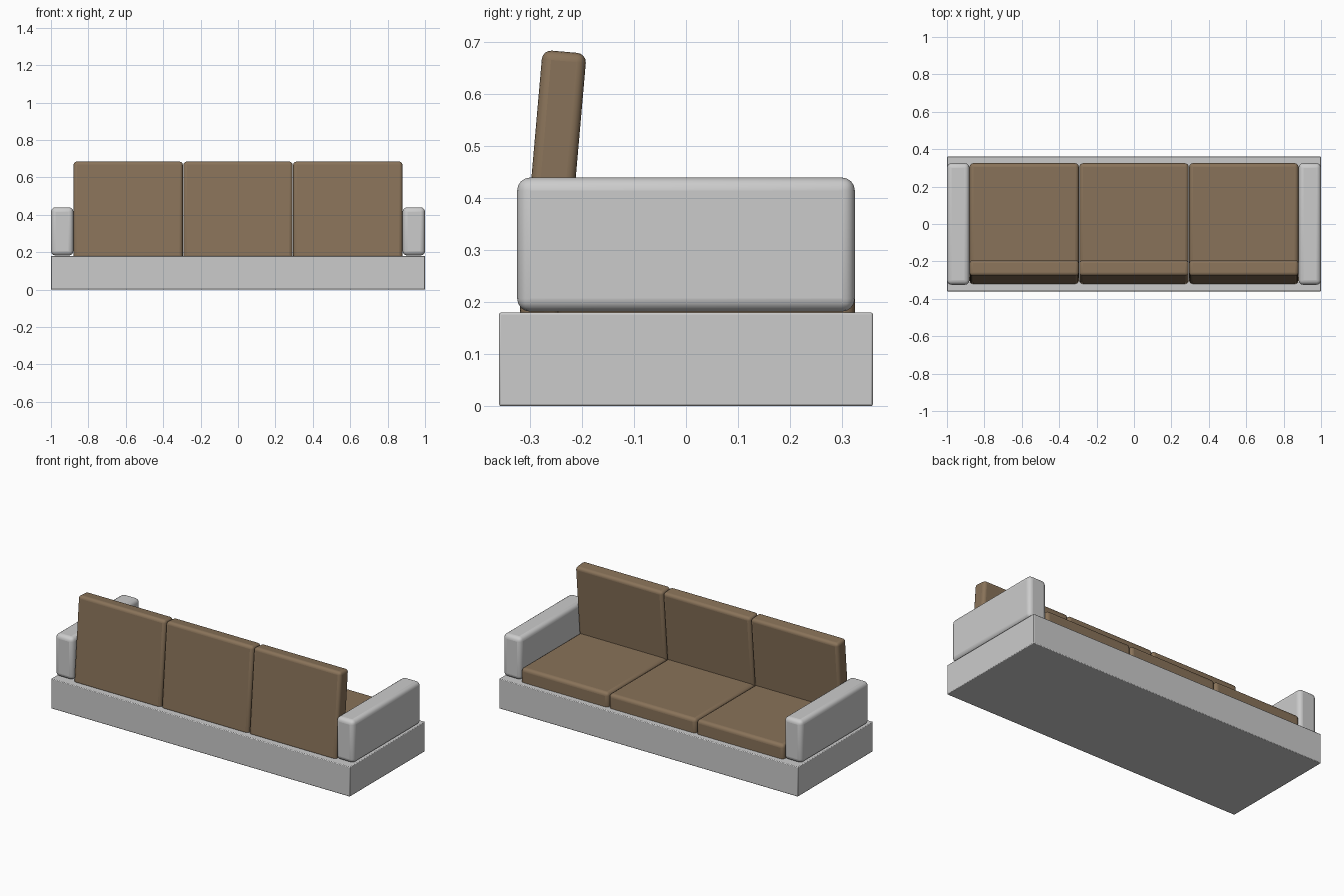
import bpy, math

if "Cube" in bpy.data.objects:
    bpy.data.objects.remove(bpy.data.objects["Cube"])

def material(name, rgb):
    m = bpy.data.materials.new(name)
    m.diffuse_color = (*rgb, 1)
    m.use_nodes = True
    m.node_tree.nodes["Principled BSDF"].inputs["Base Color"].default_value = m.diffuse_color
    return m

def rounded_box(name, center, size, radius, segments=4, tilt=0.0, mat=None):
    bpy.ops.mesh.primitive_cube_add(size=1, location=center)
    ob = bpy.context.object
    ob.name = name
    ob.scale = size
    bpy.ops.object.transform_apply(location=False, rotation=False, scale=True)
    ob.rotation_euler.x = tilt
    bev = ob.modifiers.new("bevel", 'BEVEL')
    bev.width = radius
    bev.segments = segments
    if mat:
        ob.data.materials.append(mat)
    bpy.ops.object.shade_smooth_by_angle(angle=math.radians(35))
    return ob

brown = material("brown_fabric", (0.25, 0.17, 0.10))

# Plinth
rounded_box("base", (0, 0, 0.09), (2.0, 0.72, 0.18), 0.004, 2)

# Armrests
for side, label in ((-1, "left"), (1, "right")):
    rounded_box(f"{label}_arm", (side * 0.94, 0, 0.311), (0.12, 0.65, 0.258), 0.025)

# Three seat cushions and three leaning back cushions
tilt = math.radians(-5)
pitch, width = 0.587, 0.584
back_height = 0.55
half = back_height / 2 - 0.26  # extra length sinks into the plinth
for i in range(3):
    x = (i - 1) * pitch
    rounded_box(f"seat_cushion_{i + 1}", (x, 0.0325, 0.212), (width, 0.585, 0.106), 0.02, mat=brown)
    rounded_box(f"back_cushion_{i + 1}",
                (x, -0.255 + math.sin(tilt) * half, 0.438 - half),
                (width, 0.085, back_height - 0.03), 0.018, tilt=tilt, mat=brown)
